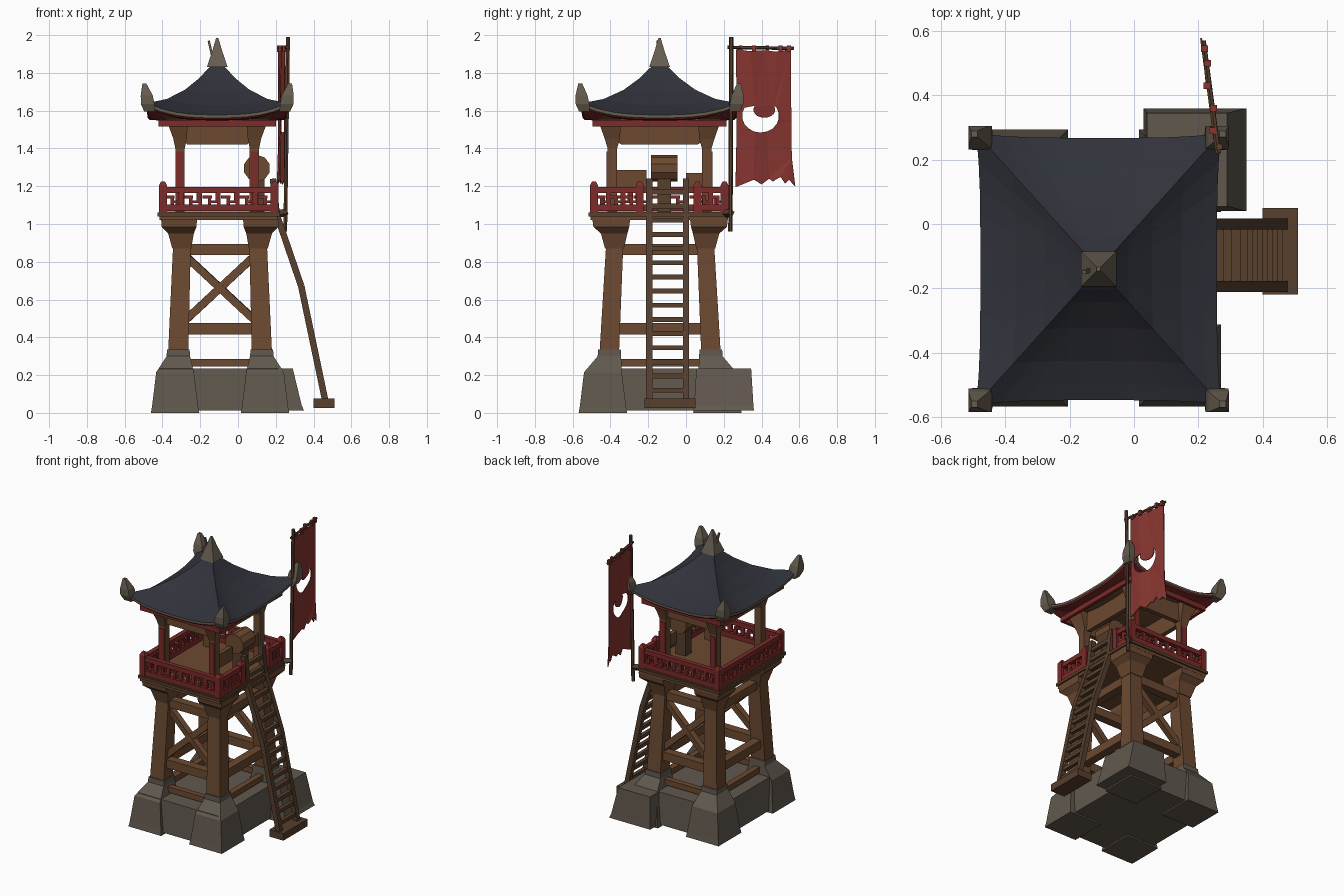
import bpy, bmesh, math
from mathutils import Vector

if "Cube" in bpy.data.objects:
    bpy.data.objects.remove(bpy.data.objects["Cube"])

def material(name, rgb):
    m = bpy.data.materials.new(name)
    m.diffuse_color = (*rgb, 1)
    m.use_nodes = True
    m.node_tree.nodes["Principled BSDF"].inputs["Base Color"].default_value = m.diffuse_color
    return m

WOOD = material("brown wood", (0.150, 0.068, 0.030))
DARK = material("dark wood", (0.095, 0.050, 0.026))
STONE = material("grey stone", (0.118, 0.098, 0.076))
RED = material("red paint", (0.200, 0.024, 0.022))
CLOTH = material("red cloth", (0.245, 0.036, 0.030))
SLATE = material("dark slate", (0.030, 0.032, 0.043))
HORN = material("weathered stone", (0.135, 0.110, 0.080))

def finish(name, bm, mats):
    bmesh.ops.recalc_face_normals(bm, faces=bm.faces)
    me = bpy.data.meshes.new(name)
    bm.to_mesh(me)
    bm.free()
    for m in mats:
        me.materials.append(m)
    ob = bpy.data.objects.new(name, me)
    bpy.context.collection.objects.link(ob)
    return ob

def stack(name, rings, mat):
    """Rectangular sections (cx, cy, half_x, half_y, z) lofted upwards."""
    bm = bmesh.new()
    loops = [[bm.verts.new((cx + a * hx, cy + b * hy, z))
              for a, b in ((-1, -1), (1, -1), (1, 1), (-1, 1))]
             for cx, cy, hx, hy, z in rings]
    for lo, hi in zip(loops, loops[1:]):
        for i in range(4):
            j = (i + 1) % 4
            bm.faces.new((lo[i], lo[j], hi[j], hi[i]))
    bm.faces.new(loops[0])
    bm.faces.new(loops[-1])
    return finish(name, bm, [mat])

def box(name, x0, x1, y0, y1, z0, z1, mat):
    c = ((x0 + x1) / 2, (y0 + y1) / 2, abs(x1 - x0) / 2, abs(y1 - y0) / 2)
    return stack(name, [(*c, z0), (*c, z1)], mat)

def beam(name, a, b, w, mat, sides=4):
    """Straight bar of thickness w from a to b."""
    a, b = Vector(a), Vector(b)
    q = Vector((0, 0, 1)).rotation_difference((b - a).normalized())
    bm = bmesh.new()
    r = w / 2 / math.cos(math.pi / sides)
    loops = []
    for p in (a, b):
        loops.append([bm.verts.new(p + q @ Vector((r * math.cos(t), r * math.sin(t), 0)))
                      for t in [(k + 0.5) * math.tau / sides for k in range(sides)]])
    for i in range(sides):
        j = (i + 1) % sides
        bm.faces.new((loops[0][i], loops[0][j], loops[1][j], loops[1][i]))
    for lp in loops:
        bm.faces.new(lp)
    return finish(name, bm, [mat])

CORNERS = [(-1, -1), (1, -1), (1, 1), (-1, 1)]
CX, CY = -0.095, -0.137

def leg(sx, sy, z):
    t = (z - 0.3) / 0.7
    return (CX + sx * (0.222 - 0.024 * t), CY + sy * (0.270 - 0.035 * t), z)

# Stone base: slab, four flared pedestals and a low landing block
stack("base_slab", [(-0.10, -0.14, 0.33, 0.40, 0.012), (-0.10, -0.14, 0.315, 0.385, 0.235)], STONE)
for sx, sy in CORNERS:
    px, py = CX + sx * 0.238, CY + sy * 0.303
    lx, ly, _ = leg(sx, sy, 0.33)
    stack("corner_pedestal", [(px, py, 0.128, 0.128, 0), (px, py, 0.122, 0.122, 0.035),
          (px, py, 0.10, 0.10, 0.215), (lx, ly, 0.062, 0.062, 0.30), (lx, ly, 0.06, 0.06, 0.335)], STONE)
stack("landing_block", [(0.19, 0.20, 0.16, 0.16, 0.012), (0.185, 0.20, 0.152, 0.157, 0.04),
      (0.165, 0.20, 0.125, 0.145, 0.235)], STONE)

# Legs with flared brackets under the deck
for sx, sy in CORNERS:
    a, b = leg(sx, sy, 0.28), leg(sx, sy, 1.03)
    stack("tower_leg", [(a[0], a[1], 0.054, 0.052, a[2]), (b[0], b[1], 0.045, 0.044, b[2])], WOOD)
    m = leg(sx, sy, 0.87)
    stack("leg_bracket", [(m[0], m[1], 0.05, 0.05, 0.87), (b[0] + sx * .01, b[1] + sy * .01, 0.068, 0.07, 0.95),
          (b[0] + sx * .02, b[1] + sy * .025, 0.092, 0.095, 0.985),
          (b[0] + sx * .02, b[1] + sy * .025, 0.095, 0.10, 1.025)], WOOD)

# Horizontal ties on all sides, crossed braces front and back
for i in range(4):
    p, q = CORNERS[i], CORNERS[(i + 1) % 4]
    for z, w in ((0.265, 0.04), (0.445, 0.06), (0.865, 0.058)):
        beam("tie_beam", leg(*p, z), leg(*q, z), w, WOOD)
    if p[1] == q[1]:
        beam("cross_brace", leg(*p, 0.46), leg(*q, 0.85), 0.042, WOOD)
        beam("cross_brace", leg(*p, 0.85), leg(*q, 0.46), 0.040, WOOD)

# Deck
X0, X1, Y0, Y1 = -0.415, 0.212, -0.505, 0.222
box("deck", X0, X1, Y0, Y1, 1.02, 1.065, WOOD)
box("deck_edge", X0 - 0.01, X1 + 0.01, Y0 - 0.01, Y1 + 0.01, 1.04, 1.06, DARK)

# Railings with meander fretwork, open where the ladder arrives
def railing(a, b, n):
    a, b = Vector((*a, 0)), Vector((*b, 0))
    up = lambda t, z: a.lerp(b, t) + Vector((0, 0, z))
    beam("bottom_rail", up(0, 1.085), up(1, 1.085), 0.034, RED)
    beam("top_rail", up(0, 1.18), up(1, 1.18), 0.032, RED)
    for i in range(n):
        t0, t1 = (i + 0.12) / n, (i + 0.88) / n
        tm, te = (i + 0.5) / n, (i + 0.62) / n
        beam("rail_baluster", up(i / n, 1.07), up(i / n, 1.19), 0.020, RED)
        beam("fret_upright", up(tm, 1.10), up(tm, 1.145), 0.018, RED)
        beam("fret_bar", up(t0, 1.143), up(te, 1.143), 0.015, RED)
        beam("fret_bar", up(tm, 1.118), up(t1, 1.118), 0.014, RED)
        beam("fret_upright", up(t1, 1.11), up(t1, 1.165), 0.014, RED)

e = 0.018
xl, xr, yf, yb = X0 + e, X1 - e, Y0 + e, Y1 - e
railing((xl, yf), (xr, yf), 6)
railing((xl, yb), (xr, yb), 6)
railing((xl, yf), (xl, yb), 7)
railing((xr, yf), (xr, -0.25), 3)
railing((xr, 0.06), (xr, yb), 2)
for x, y in ((xl, yf), (xr, yf), (xr, yb), (xl, yb), (xr, -0.245), (xr, 0.06)):
    stack("railing_post", [(x, y, .021, .021, 1.06), (x, y, .021, .021, 1.205), (x, y, .010, .010, 1.225)], RED)

# Upper posts, painted strips, brackets and lintel boards
PX, PY = 0.197, 0.25
ux, uy = -0.11, -0.14
for sx, sy in CORNERS:
    x, y = ux + sx * PX, uy + sy * PY
    stack("upper_post", [(x, y, .025, .025, 1.06), (x, y, .025, .025, 1.40), (x, y, .035, .04, 1.45),
          (x + sx * .015, y + sy * .015, .058, .062, 1.555)], WOOD)
    box("post_strip", x - 0.02, x + 0.02, y + sy * 0.024, y + sy * 0.030, 1.07, 1.385, RED)
for s in (-1, 1):
    y, x = uy + s * PY, ux + s * PX
    stack("lintel_board", [(ux, y, PX - .04, .016, 1.42), (ux, y, PX, .016, 1.45), (ux, y, PX, .016, 1.555)], WOOD)
    stack("lintel_board", [(x, uy, .016, PY - .05, 1.42), (x, uy, .016, PY, 1.45), (x, uy, .016, PY, 1.555)], WOOD)
    box("lintel_stripe", ux - 0.31, ux + 0.31, uy + s * 0.335, uy + s * 0.355, 1.515, 1.55, RED)
    box("lintel_stripe", ux + s * 0.29, ux + s * 0.31, uy - 0.35, uy + 0.35, 1.515, 1.55, RED)

# Low side boards and a drum near the ladder opening
xb = ux + PX
box("side_board", xb - 0.015, xb + 0.015, -0.37, -0.21, 1.19, 1.285, WOOD)
box("side_board", xb - 0.015, xb + 0.015, 0.0, 0.09, 1.19, 1.27, WOOD)
beam("alarm_drum", (0.10, -0.185, 1.295), (0.10, -0.045, 1.295), 0.135, WOOD, 10)
box("drum_stand", 0.06, 0.14, -0.15, -0.08, 1.06, 1.25, DARK)

# Roof: concave square rings with upturned corners, red eave and wooden soffit
RX, RY, N = 0.368, 0.408, 10
RINGS = [(0.0, 1.87, 0), (0.12, 1.825, 0), (0.25, 1.768, 0), (0.45, 1.697, 0), (0.7, 1.63, 0),
         (0.88, 1.597, 0), (1.0, 1.578, 0), (1.0, 1.562, 1), (0.975, 1.552, 2), (0.74, 1.545, 2), (0.0, 1.53, 3)]
bm = bmesh.new()
loops = []
for s, z, _ in RINGS:
    lp = []
    for k in range(4):
        (ax, ay), (bx, by) = CORNERS[k], CORNERS[(k + 1) % 4]
        for i in range(N):
            t = i / N
            u = abs(2 * t - 1)
            lift = 0.065 * s * s * u ** 3
            grow = s * (1 + 0.035 * u ** 4)
            lp.append(bm.verts.new((ux + grow * RX * (ax + (bx - ax) * t),
                                    uy + grow * RY * (ay + (by - ay) * t), z + lift)))
    loops.append(lp)
for (lo, hi), ring in zip(zip(loops, loops[1:]), RINGS[1:]):
    for i in range(4 * N):
        j = (i + 1) % (4 * N)
        bm.faces.new((lo[i], lo[j], hi[j], hi[i])).material_index = ring[2]
bmesh.ops.remove_doubles(bm, verts=bm.verts, dist=0.0005)
finish("roof", bm, [SLATE, HORN, RED, WOOD])

# Stone horns on the roof corners and finial on top
for sx, sy in CORNERS:
    x, y = ux + sx * RX, uy + sy * RY
    stack("roof_horn", [(x - sx * .01, y - sy * .01, .028, .028, 1.595), (x, y, .036, .036, 1.635),
          (x + sx * .005, y + sy * .005, .032, .032, 1.68), (x + sx * .018, y + sy * .012, .010, .010, 1.745)], HORN)
stack("roof_finial", [(ux, uy, .055, .055, 1.83), (ux, uy, .042, .042, 1.87),
      (ux, uy, .028, .028, 1.91), (ux, uy, .006, .006, 1.985)], HORN)
beam("finial_spike", (ux - 0.02, uy, 1.86), (ux - 0.045, uy - 0.01, 1.97), 0.012, HORN)

# Ladder: bent side rails, rungs and foot block
PATH = [(0.465, 0.05), (0.335, 0.67), (0.205, 1.05), (0.185, 1.24)]
def ladder_x(z):
    for (xa, za), (xc, zc) in zip(PATH, PATH[1:]):
        if z <= zc:
            return xa + (xc - xa) * (z - za) / (zc - za)
    return PATH[-1][0]
for y in (-0.195, 0.0):
    for (xa, za), (xc, zc) in zip(PATH, PATH[1:]):
        beam("ladder_rail", (xa, y, za), (xc, y, zc), 0.034, DARK)
for k in range(15):
    z = 0.12 + k * 0.075
    beam("ladder_rung", (ladder_x(z), -0.20, z), (ladder_x(z), 0.005, z), 0.026, DARK)
box("ladder_foot", 0.40, 0.51, -0.22, 0.05, 0.025, 0.075, DARK)

# Banner pole, crossbar and bracket
beam("banner_pole", (0.25, 0.235, 0.96), (0.265, 0.24, 1.99), 0.020, DARK, 6)
beam("banner_crossbar", (0.262, 0.22, 1.935), (0.215, 0.57, 1.93), 0.016, DARK, 6)
beam("pole_bracket", (0.18, 0.19, 1.05), (0.255, 0.24, 1.06), 0.03, DARK)

# Banner cloth: ragged lower edge and a crescent opening
cloth_x = lambda y: 0.256 - 0.13 * (y - 0.25) + 0.006 * math.sin(y * 40)
outer = [(0.265, 1.925), (0.34, 1.915), (0.41, 1.92), (0.48, 1.912), (0.555, 1.925), (0.557, 1.55), (0.56, 1.35),
         (0.578, 1.20), (0.545, 1.235), (0.525, 1.215), (0.50, 1.25), (0.46, 1.225), (0.44, 1.24),
         (0.40, 1.21), (0.36, 1.235), (0.30, 1.21), (0.262, 1.195), (0.268, 1.5)]
arc = [math.radians(150 + 20 * k) for k in range(13)]
hole = [(0.395 + 0.098 * math.cos(t), 1.572 + 0.088 * math.sin(t)) for t in arc]
hole += [(0.415 + 0.058 * math.cos(t), 1.605 + 0.042 * math.sin(t)) for t in reversed(arc)]
bm = bmesh.new()
for pts in (outer, hole):
    vs = [bm.verts.new((cloth_x(y), y, z)) for y, z in pts]
    for i in range(len(vs)):
        bm.edges.new((vs[i - 1], vs[i]))
bmesh.ops.triangle_fill(bm, use_beauty=True, use_dissolve=False, edges=bm.edges[:], normal=(1, 0, 0))
cloth = finish("banner_cloth", bm, [CLOTH])
mod = cloth.modifiers.new("thickness", 'SOLIDIFY')
mod.thickness = 0.006
mod.offset = 0
for y in (0.29, 0.36, 0.43, 0.50, 0.545):
    box("banner_loop", cloth_x(y) - .011, cloth_x(y) + .011, y - .01, y + .01, 1.91, 1.945, CLOTH)
